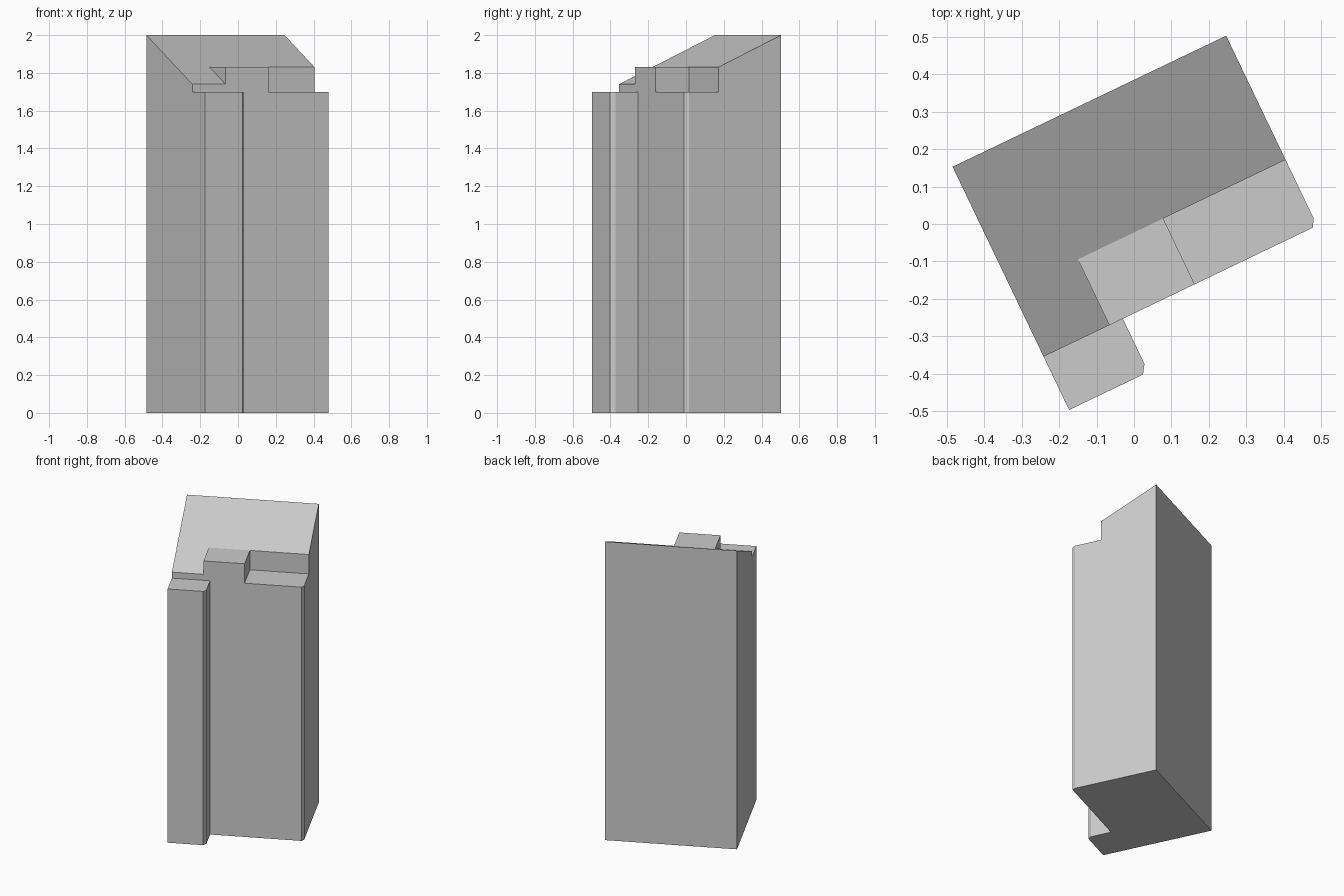
import bpy, bmesh, math
from mathutils import Matrix, Vector

if "Cube" in bpy.data.objects:
    bpy.data.objects.remove(bpy.data.objects["Cube"])

# Local frame: u runs along the back wall, v runs from the back wall forwards
FRAME = Matrix.Translation((-0.485, 0.153, 0)) @ Matrix.Rotation(math.radians(25.6), 4, 'Z')


def prism(name, points, direction):
    """Extrude a closed polygon (u, v, z points) along a direction."""
    to_world = lambda p: FRAME @ Vector((p[0], -p[1], p[2]))
    bm = bmesh.new()
    n = len(points)
    low = [bm.verts.new(to_world(p)) for p in points]
    high = [bm.verts.new(to_world(Vector(p) + Vector(direction))) for p in points]
    bm.faces.new(low)
    bm.faces.new(high)
    for i in range(n):
        j = (i + 1) % n
        bm.faces.new((low[i], low[j], high[j], high[i]))
    bmesh.ops.recalc_face_normals(bm, faces=bm.faces)
    mesh = bpy.data.meshes.new(name)
    bm.to_mesh(mesh)
    bm.free()
    obj = bpy.data.objects.new(name, mesh)
    bpy.context.collection.objects.link(obj)
    return obj


# Main body: L-shaped plan with chamfered front corners
plan = [(0, 0), (0.811, 0), (0.811, 0.54), (0.799, 0.563), (0.235, 0.563),
        (0.235, 0.697), (0.219, 0.721), (0, 0.721)]
body = prism("building_body", [(u, v, 0) for u, v in plan], (0, 0, 2))

# Cutters, each a side profile (v, z) swept between two u positions
cuts = {
    "main_roof_cutter": (-0.1, 1.0, [(-0.2, 2.093), (0, 2), (0.368, 1.83), (1, 1.83), (1, 3), (-0.2, 3)]),
    "left_roof_cutter": (-0.1, 0.195, [(0.368, 1.83), (0.563, 1.74), (0.563, 1.6999), (1, 1.6999), (1, 2.5), (0.368, 2.5)]),
    "porch_top_cutter": (-0.1, 0.24, [(0.563, 1.6999), (1, 1.6999), (1, 2.5), (0.563, 2.5)]),
    "right_ledge_cutter": (0.448, 1.0, [(0.368, 1.7), (1, 1.7), (1, 2.5), (0.368, 2.5)]),
}
for name, (u0, u1, profile) in cuts.items():
    cutter = prism(name, [(u0, v, z) for v, z in profile], (u1 - u0, 0, 0))
    mod = body.modifiers.new(name, 'BOOLEAN')
    mod.operation = 'DIFFERENCE'
    mod.solver = 'EXACT'
    mod.object = cutter
    cutter.hide_render = True
    cutter.hide_viewport = True
